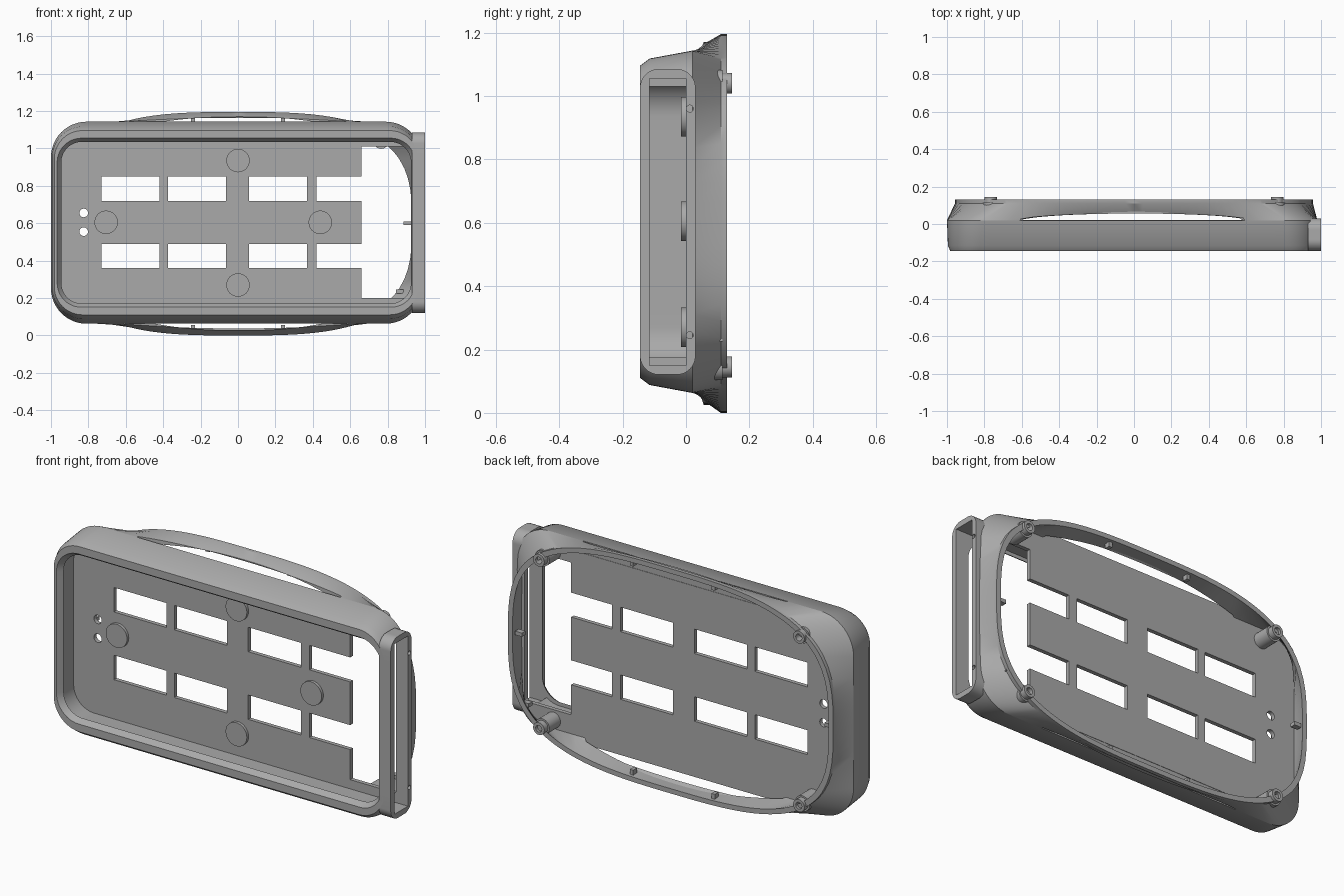
import bpy, bmesh, math
from mathutils import Vector

cube = bpy.data.objects.get("Cube")
if cube:
    bpy.data.objects.remove(cube, do_unlink=True)

grey = bpy.data.materials.new("mid grey")
grey.use_nodes = True
COLOUR = (0.4, 0.4, 0.4, 1)
grey.diffuse_color = COLOUR
grey.node_tree.nodes["Principled BSDF"].inputs["Base Color"].default_value = COLOUR

CX, CZ = -0.01, 0.603   # centre of the front frame


def finish(name, bm):
    bmesh.ops.recalc_face_normals(bm, faces=bm.faces)
    mesh = bpy.data.meshes.new(name)
    bm.to_mesh(mesh)
    bm.free()
    mesh.materials.append(grey)
    obj = bpy.data.objects.new(name, mesh)
    bpy.context.collection.objects.link(obj)
    return obj


def activate(obj):
    bpy.ops.object.select_all(action='DESELECT')
    obj.select_set(True)
    bpy.context.view_layer.objects.active = obj


def smooth(obj):
    activate(obj)
    bpy.ops.object.shade_smooth_by_angle(angle=math.radians(30))


def rounded(y, hx, hz, r, cx=CX, cz=CZ, arc=12):
    """Rounded rectangle in the xz plane with subdivided edges."""
    corners = []
    for q, (sx, sz) in enumerate(((1, 1), (-1, 1), (-1, -1), (1, -1))):
        angles = [math.pi / 2 * (q + i / arc) for i in range(arc + 1)]
        corners.append([Vector((cx + sx * (hx - r) + r * math.cos(a), y,
                                cz + sz * (hz - r) + r * math.sin(a))) for a in angles])
    ring = []
    for q in range(4):
        start, end = corners[q][-1], corners[(q + 1) % 4][0]
        steps = 12 if q % 2 else 32
        ring += corners[q] + [start.lerp(end, i / steps) for i in range(1, steps)]
    return ring


def circle(x, y, z, r, n=24):
    return [Vector((x + r * math.cos(math.tau * i / n), y,
                    z + r * math.sin(math.tau * i / n))) for i in range(n)]


def loft(name, rings, closed=False, caps=False):
    """Skin a list of equal rings, optionally joining last to first or capping."""
    bm = bmesh.new()
    rows = [[bm.verts.new(p) for p in ring] for ring in rings]
    n = len(rows[0])
    pairs = list(zip(rows, rows[1:])) + ([(rows[-1], rows[0])] if closed else [])
    for a, b in pairs:
        for i in range(n):
            j = (i + 1) % n
            bm.faces.new((a[i], a[j], b[j], b[i]))
    if caps:
        bm.faces.new(rows[0])
        bm.faces.new(rows[-1])
    return finish(name, bm)


def box(name, lo, hi):
    bm = bmesh.new()
    bmesh.ops.create_cube(bm, size=1)
    for v in bm.verts:
        v.co = [l + (h - l) * (c + 0.5) for l, h, c in zip(lo, hi, v.co)]
    return finish(name, bm)


def cut(obj, cutter):
    mod = obj.modifiers.new("cut", 'BOOLEAN')
    mod.operation = 'DIFFERENCE'
    mod.solver = 'EXACT'
    mod.object = cutter
    activate(obj)
    bpy.ops.object.modifier_apply(modifier=mod.name)
    bpy.data.objects.remove(cutter, do_unlink=True)


# Front frame: chamfered outside, bevelled lip, cavity behind the lip
frame = loft("front_frame", [rounded(*p) for p in (
    (-0.145, 0.972, 0.4925, 0.15), (-0.115, 0.985, 0.515, 0.17),
    (0.02, 0.99, 0.54, 0.19), (0.02, 0.957, 0.452, 0.12),
    (-0.115, 0.957, 0.452, 0.12), (-0.115, 0.935, 0.432, 0.11),
    (-0.145, 0.957, 0.452, 0.13))], closed=True)

# Side flange with rounded corners, its profile drawn in yz
flange_profile = rounded(0, 0.0875, 0.4825, 0.06, -0.0575)
flange = loft("side_flange", [[Vector((x, p.x, p.z)) for p in flange_profile]
                              for x in (0.93, 1.0)], caps=True)

# Insertion slot through the side wall, and two pin holes in the flange
for part in (frame, flange):
    cut(part, box("slot_cutter", (0.90, -0.115, 0.15), (1.1, 0, 1.055)))
for z in (0.245, 0.96):
    hole = [Vector((p.y, p.x, p.z)) for p in circle(0.012, 0, z, 0.011)]
    cut(flange, loft("pin_cutter", [[p + Vector((x, 0, 0)) for p in hole]
                                    for x in (0.97, 1.05)], caps=True))
smooth(frame)
smooth(flange)

# Mounting plate with windows, a side notch and two cable holes
plate = loft("mounting_plate", [rounded(y, 0.97, 0.475, 0.13) for y in (0, 0.022)], caps=True)
for z0, z1 in ((0.36, 0.49), (0.72, 0.85)):
    for x0, x1 in ((-0.73, -0.42), (-0.375, -0.065), (0.06, 0.37), (0.42, 0.70)):
        cut(plate, box("window_cutter", (x0, -0.1, z0), (x1, 0.1, z1)))
cut(plate, box("notch_cutter", (0.66, -0.1, 0.2), (0.945, 0.1, 1.01)))
for z in (0.555, 0.655):
    cut(plate, loft("hole_cutter", [circle(-0.825, y, z, 0.023) for y in (-0.1, 0.1)], caps=True))
smooth(plate)

# Round pads on the plate
for i, (x, z) in enumerate(((0, 0.935), (0, 0.27), (-0.705, 0.605), (0.44, 0.605))):
    smooth(loft(f"round_pad_{i + 1}", [circle(x, y, z, 0.0625, 40) for y in (-0.015, 0.005)], caps=True))


# Rear shell: blends the frame outline into a bulging oval rim
def oval(y, hx, hz, guide, power=3.1):
    ring = []
    for p in guide:
        u, v = (p.x - CX) / 0.99, (p.z - CZ) / 0.54
        s = (abs(u) ** power + abs(v) ** power) ** (-1 / power)
        ring.append(Vector((hx * u * s, y, 0.5975 + hz * v * s)))
    return ring


SLOT = 0.62
outer_base = rounded(0.02, 0.99, 0.54, 0.19)
inner_base = rounded(0.02, 0.957, 0.505, 0.17)
outer_rim = oval(0.11, 0.957, 0.5975, outer_base)
back_outer = oval(0.13, 0.957, 0.5975, outer_base)
back_inner = oval(0.13, 0.93, 0.572, outer_base)
outer_mid, inner_mid = [], []
for a, d, ai, ei in zip(outer_base, outer_rim, inner_base, back_inner):
    w = math.sqrt(max(0, 1 - (a.x / SLOT) ** 2)) if abs(a.z - CZ) > 0.4 else 0
    b = a.lerp(d, max(0.03, 0.4 * w))
    bi = ai.lerp(ei, w)
    bi.y = b.y
    outer_mid.append(b)
    inner_mid.append(bi)

bm = bmesh.new()
rows = [[bm.verts.new(p) for p in ring] for ring in
        (outer_base, outer_mid, outer_rim, back_outer, back_inner, inner_mid, inner_base)]
count = len(outer_base)
for i in range(count):
    j = (i + 1) % count
    in_slot = all(abs(outer_base[k].x) < SLOT and abs(outer_base[k].z - CZ) > 0.4 for k in (i, j))
    for k in range(7):
        a, b = rows[k], rows[(k + 1) % 7]
        if in_slot and k in (0, 5, 6):
            continue
        bm.faces.new((a[i], a[j], b[j], b[i]))
    if in_slot:   # close the edge of the vent opening
        bm.faces.new((rows[1][i], rows[1][j], rows[5][j], rows[5][i]))
smooth(finish("rear_shell", bm))

# Hollow stepped screw posts in the four corners
for side, x in (("left", 0.765), ("right", -0.765)):
    for level, z in (("upper", 1.04), ("lower", 0.145)):
        profile = ((0.02, 0.042), (0.115, 0.042), (0.115, 0.033),
                   (0.145, 0.033), (0.145, 0.018), (0.06, 0.018))
        smooth(loft(f"{level}_{side}_screw_post", [circle(x, y, z, r) for y, r in profile], caps=True))

# Small snap tabs around the inside of the rim
tabs = [(x, z) for x in (-0.24, 0.24) for z in (0.04, 1.155)] + [(-0.915, 0.6), (0.905, 0.6), (0.865, 0.235)]
for i, (x, z) in enumerate(tabs):
    w, h = (0.01, 0.016) if abs(x) < 0.5 else (0.02, 0.01)
    box(f"snap_tab_{i + 1}", (x - w, 0.085, z - h), (x + w, 0.115, z + h))
